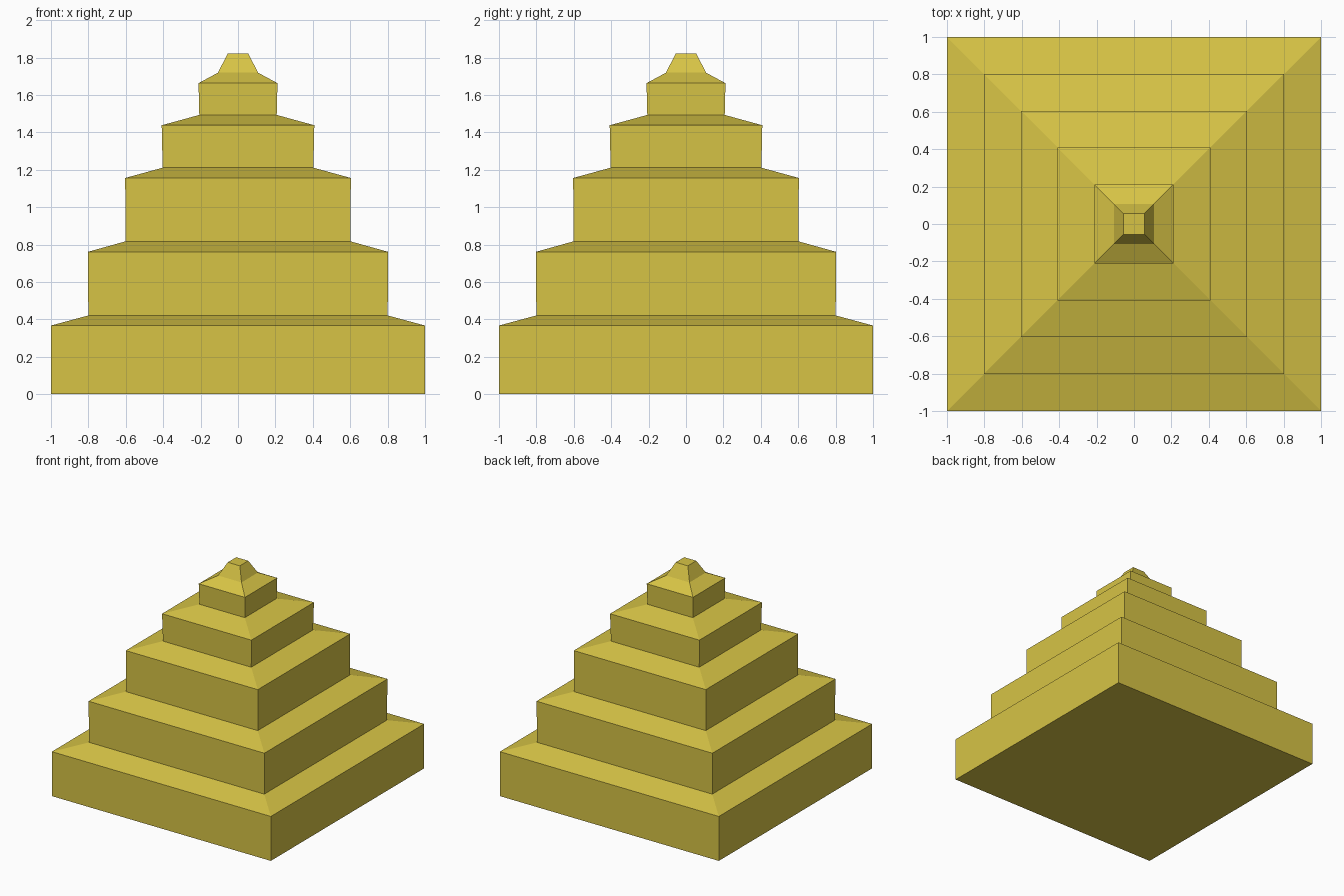
import bpy, bmesh

if "Cube" in bpy.data.objects:
    bpy.data.objects.remove(bpy.data.objects["Cube"])

# Half-width and height of each square ring, from the base to the cap
PROFILE = [
    (1.00, 0.00), (1.00, 0.367),
    (0.80, 0.421), (0.803, 0.761),
    (0.602, 0.817), (0.603, 1.156),
    (0.403, 1.211), (0.408, 1.438),
    (0.207, 1.493), (0.211, 1.663),
    (0.107, 1.719), (0.055, 1.822),
]

mat = bpy.data.materials.new("golden_stone")
mat.diffuse_color = (0.68, 0.55, 0.06, 1)
mat.use_nodes = True
mat.node_tree.nodes["Principled BSDF"].inputs["Base Color"].default_value = mat.diffuse_color

# Stepped pyramid: square rings joined into one closed shell
bm = bmesh.new()
rings = [[bm.verts.new((sx * r, sy * r, z))
          for sx, sy in ((-1, -1), (1, -1), (1, 1), (-1, 1))]
         for r, z in PROFILE]
for low, high in zip(rings, rings[1:]):
    for i in range(4):
        j = (i + 1) % 4
        bm.faces.new((low[i], low[j], high[j], high[i]))
bm.faces.new(rings[0][::-1])
bm.faces.new(rings[-1])
bmesh.ops.recalc_face_normals(bm, faces=bm.faces)

mesh = bpy.data.meshes.new("stepped_pyramid")
bm.to_mesh(mesh)
bm.free()
mesh.materials.append(mat)
bpy.context.collection.objects.link(bpy.data.objects.new("stepped_pyramid", mesh))
